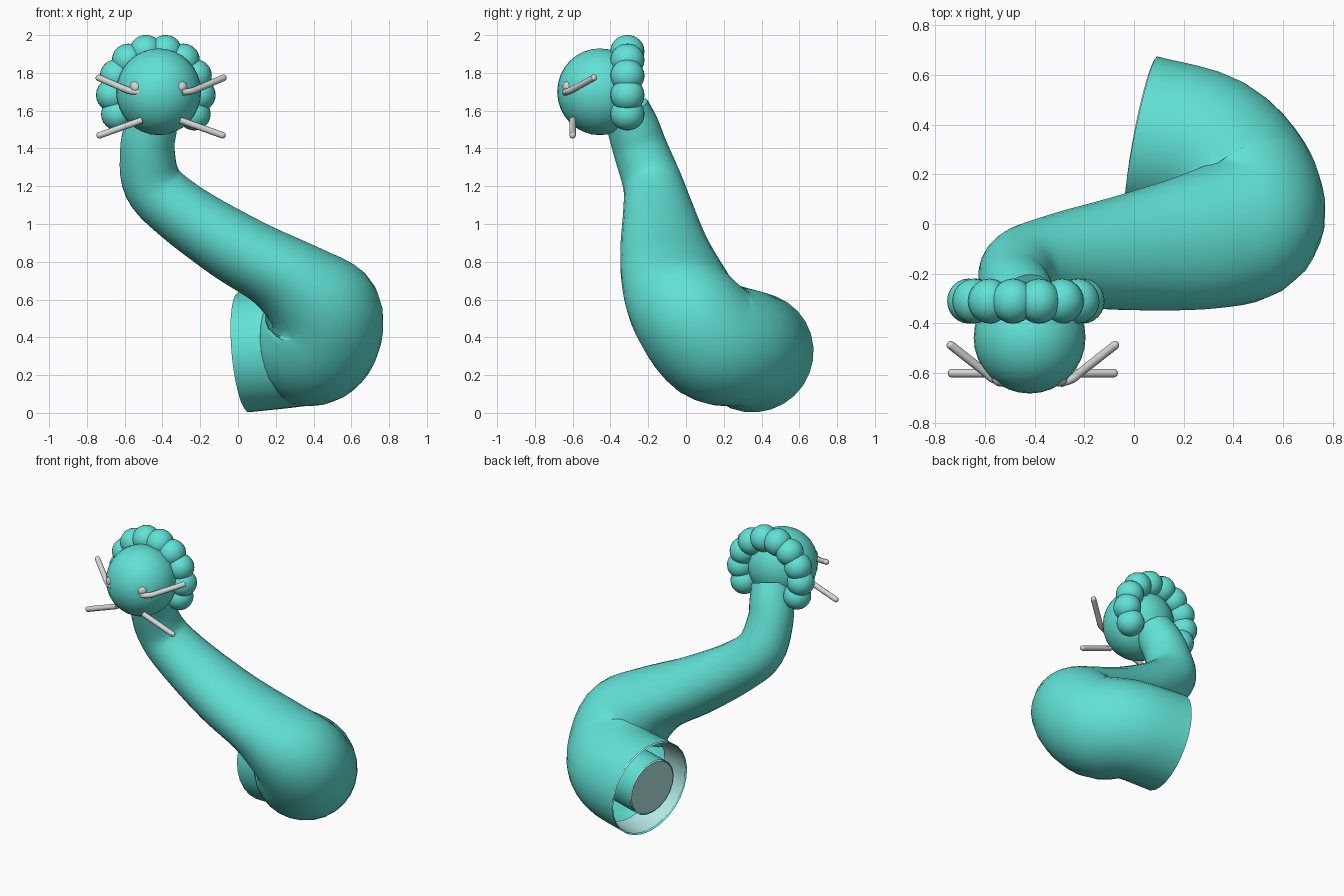
import bpy, bmesh, math
from mathutils import Vector

cube = bpy.data.objects.get("Cube")
if cube:
    bpy.data.objects.remove(cube)


def material(name, rgb):
    m = bpy.data.materials.new(name)
    m.use_nodes = True
    m.diffuse_color = (*rgb, 1)
    m.node_tree.nodes["Principled BSDF"].inputs["Base Color"].default_value = (*rgb, 1)
    return m


teal = material("teal", (0.12, 0.76, 0.67))
pale_teal = material("pale teal", (0.47, 0.83, 0.79))
grey = material("light grey", (0.68, 0.68, 0.67))


def finish(name, bm, mat):
    bmesh.ops.recalc_face_normals(bm, faces=bm.faces)
    mesh = bpy.data.meshes.new(name)
    bm.to_mesh(mesh)
    bm.free()
    mesh.materials.append(mat)
    mesh.shade_smooth()
    obj = bpy.data.objects.new(name, mesh)
    bpy.context.collection.objects.link(obj)
    return obj


def spline(points, steps):
    """Catmull-Rom samples of (x, y, z, radius, optional flattening) points."""
    p = [Vector((*q, 1)[:5]) for q in points]
    p = [2 * p[0] - p[1]] + p + [2 * p[-1] - p[-2]]
    out = []
    for a, b, c, d in zip(p, p[1:], p[2:], p[3:]):
        for i in range(steps):
            t = i / steps
            out.append(0.5 * (2 * b + (c - a) * t + (2 * a - 5 * b + 4 * c - d) * t ** 2
                              + (3 * b - a - 3 * c + d) * t ** 3))
    return out + [p[-2]]


def tube(name, points, mat, sides=12, steps=5, cap_start=True, cap_end=True):
    path = spline(points, steps)
    centres = [Vector(s[:3]) for s in path]
    bm = bmesh.new()
    rings, side = [], None
    for i, s in enumerate(path):
        tangent = (centres[min(i + 1, len(path) - 1)] - centres[max(i - 1, 0)]).normalized()
        side = side or tangent.orthogonal()
        side = (side - tangent * side.dot(tangent)).normalized()
        up = tangent.cross(side)
        ring = []
        for k in range(sides):
            a = math.tau * k / sides
            offset = s[3] * (side * math.cos(a) + up * math.sin(a))
            offset.z *= s[4]
            ring.append(bm.verts.new(centres[i] + offset))
        rings.append(ring)
    for a, b in zip(rings, rings[1:]):
        for k in range(sides):
            n = (k + 1) % sides
            bm.faces.new((a[k], a[n], b[n], b[k]))
    if cap_start:
        bm.faces.new(rings[0][::-1])
    if cap_end:
        bm.faces.new(rings[-1])
    obj = finish(name, bm, mat)
    obj.data.set_sharp_from_angle(angle=math.radians(50))
    return obj


def ball(name, centre, radius, mat, scale=(1, 1, 1), segments=24):
    bm = bmesh.new()
    bmesh.ops.create_uvsphere(bm, u_segments=segments, v_segments=segments // 2, radius=radius)
    bmesh.ops.scale(bm, vec=scale, verts=bm.verts)
    bmesh.ops.translate(bm, vec=centre, verts=bm.verts)
    return finish(name, bm, mat)


# Curled body, flattened along its middle and open at the wide end
tube("body", [(-0.43, -0.32, 1.61, 0.125), (-0.46, -0.28, 1.51, 0.138), (-0.48, -0.24, 1.39, 0.145),
              (-0.45, -0.175, 1.21, 0.16, 0.95), (-0.295, -0.145, 1.06, 0.19, 0.82),
              (0, -0.112, 0.867, 0.238, 0.73), (0.28, -0.065, 0.71, 0.28, 0.7),
              (0.45, 0.0, 0.55, 0.305, 0.92), (0.42, 0.14, 0.385, 0.325),
              (0.29, 0.295, 0.345, 0.315), (0.03, 0.357, 0.32, 0.325, 0.98)],
     teal, sides=28, cap_end=False)

# Pale lining just inside the open end
tube("lining", [(0.2, 0.325, 0.338, 0.3), (0.032, 0.357, 0.32, 0.317, 0.98)],
     pale_teal, sides=28, cap_start=False, cap_end=False)

# Core inside the open end
tube("inner_sleeve", [(0.36, 0.28, 0.36, 0.19), (0.02, 0.345, 0.325, 0.19)],
     teal, sides=20, cap_end=False)
tube("inner_core", [(0.36, 0.28, 0.36, 0.182), (0.017, 0.346, 0.325, 0.182)], pale_teal, sides=20)

# Head
HEAD = Vector((-0.42, -0.457, 1.70))
ball("head", HEAD, 0.225, teal, scale=(1, 1, 1.02), segments=32)

# Ruff of beads, open at the bottom
BEADS = 10
for i in range(BEADS):
    a = math.radians(-28 + 236 * i / (BEADS - 1))
    centre = (-0.435 + 0.23 * math.cos(a), -0.31, 1.69 + 0.23 * math.sin(a))
    ball(f"ruff_bead_{i + 1}", centre, 0.087, teal, scale=(1, 1.04, 1))

# Feelers and eyes, mirrored across the head
RADIUS = 0.0175
for name, s in (("left", 1), ("right", -1)):
    def at(dx, y, z):
        return (-0.407 + s * dx, y, z, RADIUS)

    feelers = {
        "upper": [at(0.11, -0.64, 1.697), at(0.16, -0.622, 1.704),
                  at(0.20, -0.59, 1.718), at(0.33, -0.488, 1.774)],
        "lower": [at(0.10, -0.60, 1.55), at(0.325, -0.60, 1.47)],
    }
    for level, path in feelers.items():
        tube(f"{name}_{level}_feeler", path, grey)
        ball(f"{name}_{level}_feeler_tip", path[-1][:3], RADIUS, grey, segments=12)
    ball(name + "_eye", (HEAD.x + s * 0.118, -0.62, 1.725), 0.034, grey, segments=16)
